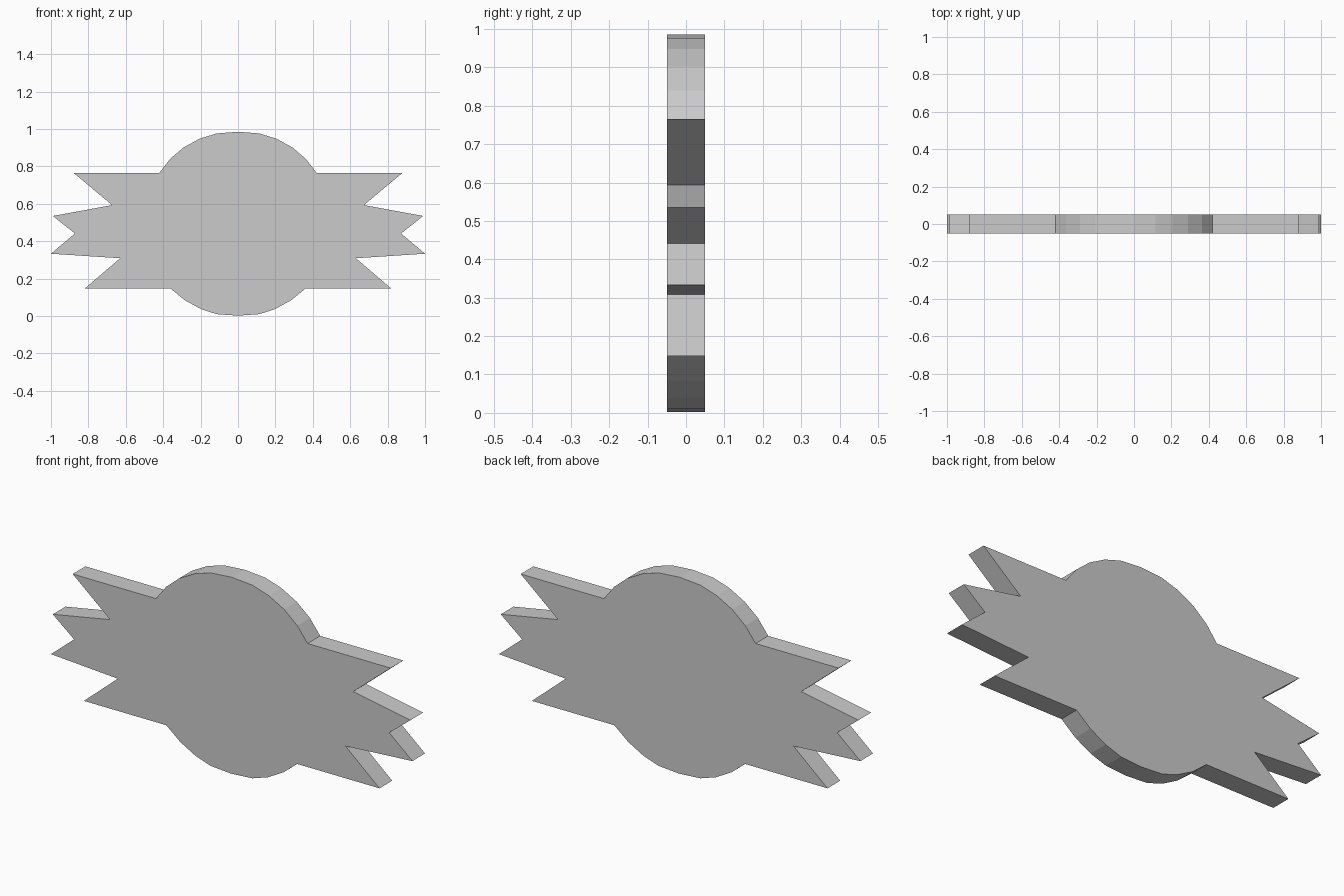
import bpy, bmesh

if "Cube" in bpy.data.objects:
    bpy.data.objects.remove(bpy.data.objects["Cube"])

# Right half of the outline, bottom to top (x, z)
half = [
    (0.0, 0.002), (0.115, 0.01), (0.2, 0.038), (0.285, 0.085), (0.362, 0.148),  # lower arc
    (0.818, 0.148), (0.63, 0.309), (1.0, 0.333), (0.872, 0.441),                # jagged ribbon end
    (0.99, 0.535), (0.673, 0.593), (0.88, 0.766),
    (0.42, 0.766), (0.363, 0.84), (0.29, 0.902), (0.205, 0.948),                # upper arc
    (0.115, 0.976), (0.0, 0.985),
]
# Mirror to the left side, skipping the two centre points
outline = half + [(-x, z) for x, z in reversed(half[1:-1])]

# Flat badge plate, extruded front to back
T = 0.05
bm = bmesh.new()
face = bm.faces.new([bm.verts.new((x, -T, z)) for x, z in outline])
ext = bmesh.ops.extrude_face_region(bm, geom=[face], use_keep_orig=True)
moved = [v for v in ext["geom"] if isinstance(v, bmesh.types.BMVert)]
bmesh.ops.translate(bm, verts=moved, vec=(0, 2 * T, 0))
bmesh.ops.recalc_face_normals(bm, faces=bm.faces[:])

mesh = bpy.data.meshes.new("badge_plate")
bm.to_mesh(mesh)
bm.free()
plate = bpy.data.objects.new("badge_plate", mesh)
bpy.context.collection.objects.link(plate)
